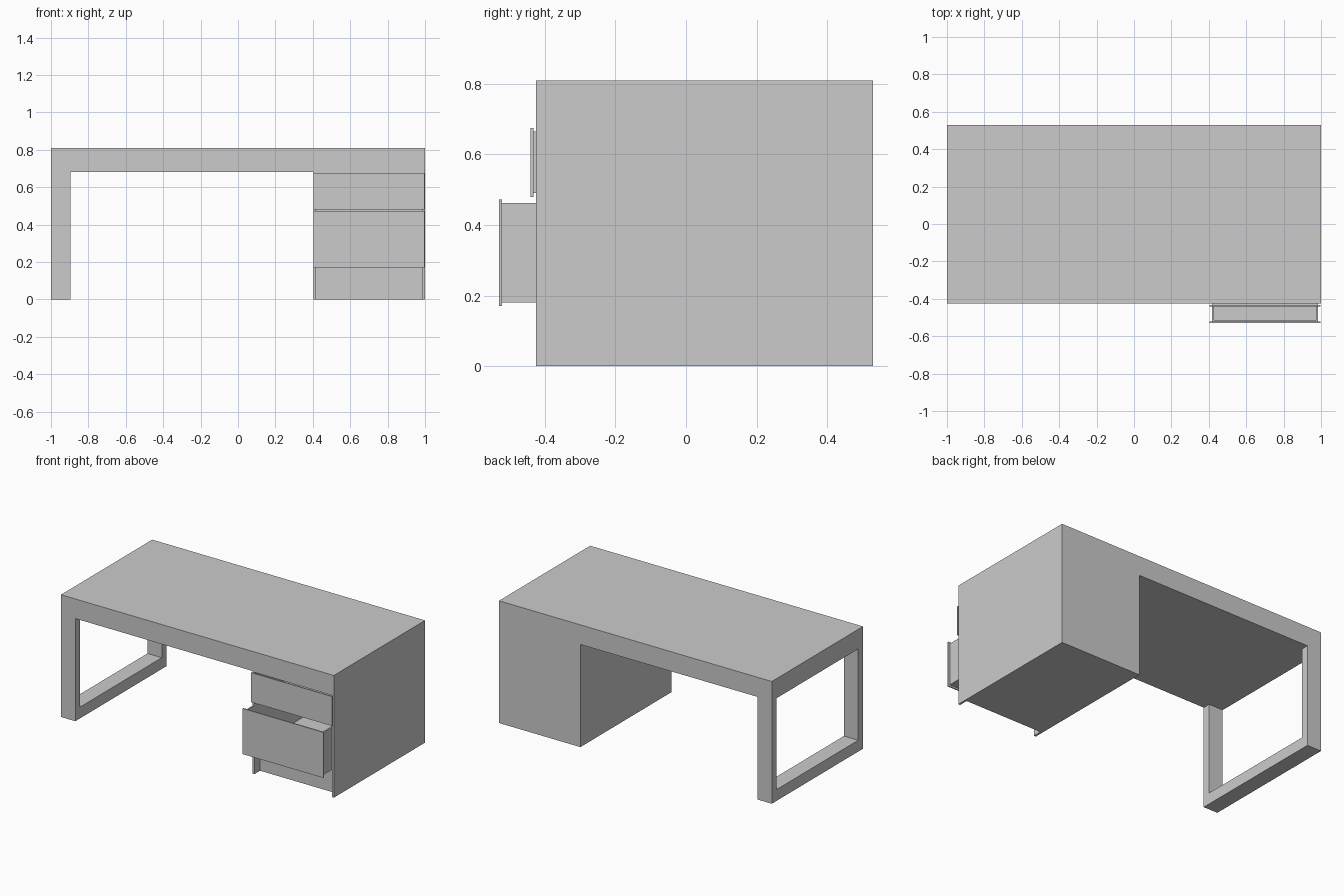
import bpy
import bmesh

if "Cube" in bpy.data.objects:
    bpy.data.objects.remove(bpy.data.objects["Cube"])


def add_box(bm, x0, x1, y0, y1, z0, z1):
    verts = bmesh.ops.create_cube(bm, size=1)["verts"]
    for v in verts:
        v.co = ((x0 + x1) / 2 + v.co.x * (x1 - x0),
                (y0 + y1) / 2 + v.co.y * (y1 - y0),
                (z0 + z1) / 2 + v.co.z * (z1 - z0))


def make_object(name, bm):
    bmesh.ops.recalc_face_normals(bm, faces=bm.faces)
    mesh = bpy.data.meshes.new(name)
    bm.to_mesh(mesh)
    bm.free()
    obj = bpy.data.objects.new(name, mesh)
    bpy.context.collection.objects.link(obj)
    return obj


def boxes(name, *bounds):
    bm = bmesh.new()
    for b in bounds:
        add_box(bm, *b)
    return make_object(name, bm)


FRONT, BACK, TOP = -0.425, 0.53, 0.81
CAB_L, CAB_R, PANEL = 0.403, 1.0, 0.014
UNDER = 0.68

# Desk body: front profile of leg, top and cabinet, extruded front to back
profile = [(-1, 0), (-0.895, 0), (-0.895, UNDER), (CAB_L, UNDER),
           (CAB_L, 0), (CAB_R, 0), (CAB_R, TOP), (-1, TOP)]
bm = bmesh.new()
face = bm.faces.new([bm.verts.new((x, FRONT, z)) for x, z in profile])
ext = bmesh.ops.extrude_face_region(bm, geom=[face])["geom"]
bmesh.ops.translate(bm, vec=(0, BACK - FRONT, 0),
                    verts=[g for g in ext if isinstance(g, bmesh.types.BMVert)])
body = make_object("desk_body", bm)

# Openings: leg window, drawer bay and toe recess
inner_l, inner_r = CAB_L + PANEL, CAB_R - PANEL
cutters = [
    boxes("leg_window_cutter", (-1.1, -0.8, FRONT + 0.05, BACK - 0.05, 0.075, UNDER)),
    boxes("drawer_bay_cutter", (inner_l, inner_r, FRONT - 0.1, BACK - 0.015, 0.17, UNDER - 0.005)),
    boxes("toe_recess_cutter", (inner_l, inner_r, FRONT - 0.1, FRONT + 0.06, -0.1, 0.3)),
]
for c in cutters:
    mod = body.modifiers.new(c.name, "BOOLEAN")
    mod.operation = "DIFFERENCE"
    mod.solver = "EXACT"
    mod.object = c
    c.hide_render = True
    c.hide_viewport = True


# Drawers: open-topped box behind a slightly larger front panel
def drawer(name, y, z0, z1):
    t, depth = 0.01, 0.9
    l, r = inner_l + 0.001, inner_r - 0.001
    y0, y1 = y + 0.008, y + depth
    b0, b1 = z0 + 0.011, z1 - 0.01
    boxes(name + "_front", (CAB_L + 0.002, CAB_R - 0.003, y, y0, z0, z1))
    boxes(name + "_box",
          (l, r, y0, y1, b0, b0 + t),
          (l, l + t, y0, y1, b0 + t, b1),
          (r - t, r, y0, y1, b0 + t, b1),
          (l + t, r - t, y0, y0 + t, b0 + t, b1),
          (l + t, r - t, y1 - t, y1, b0 + t, b1))


drawer("upper_drawer", -0.44, 0.48, 0.675)
drawer("lower_drawer", -0.53, 0.17, 0.472)
